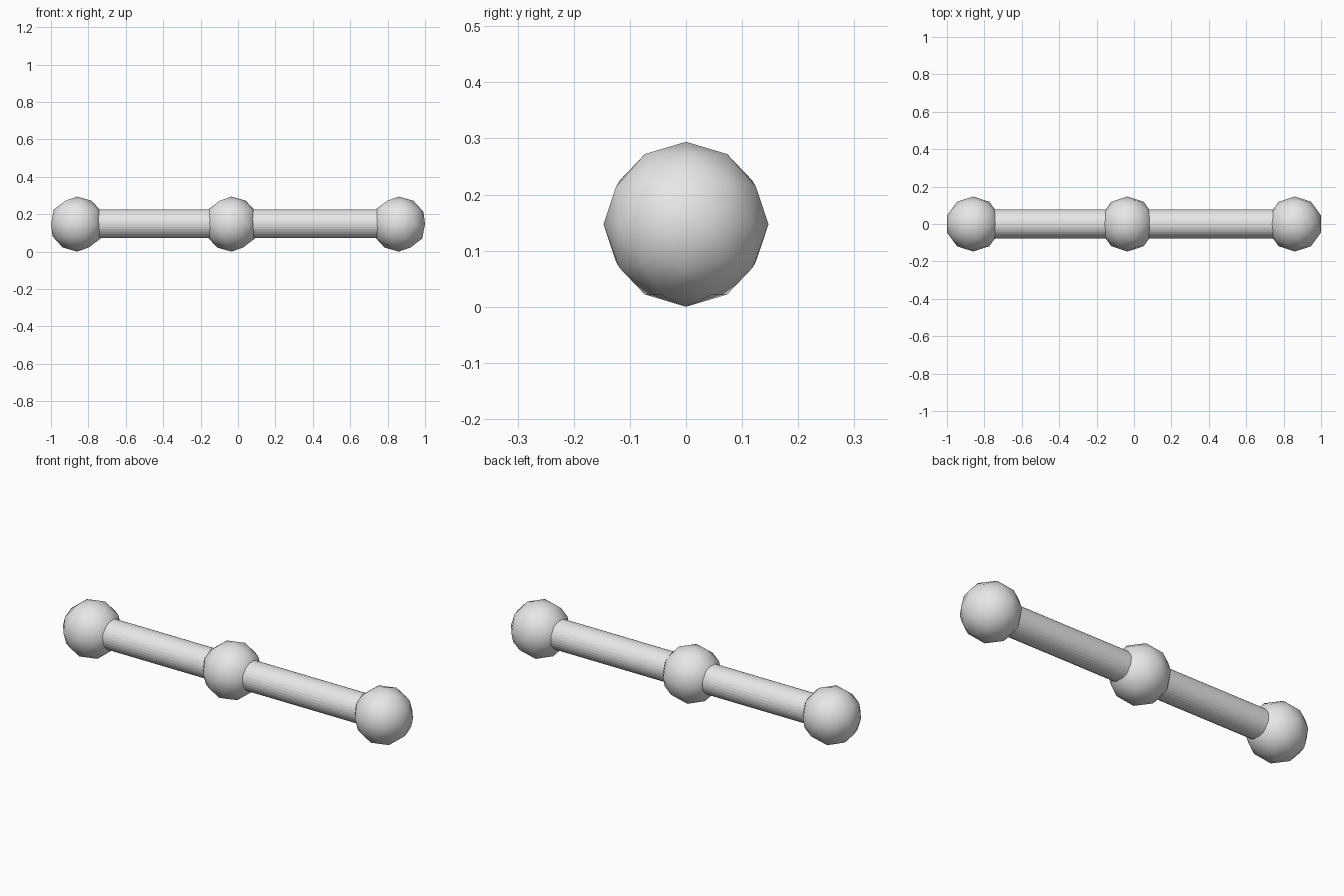
import bpy
import math

cube = bpy.data.objects.get("Cube")
if cube:
    bpy.data.objects.remove(cube, do_unlink=True)

RADIUS = 0.147          # ball radius
ROD_RADIUS = 0.077
END_X = 0.86            # centre of the end balls
MIDDLE_X = -0.035       # the middle ball sits slightly off centre

# Single plain grey
grey = bpy.data.materials.new("light grey")
grey.use_nodes = True
colour = (0.8, 0.8, 0.8, 1.0)
grey.diffuse_color = colour
grey.node_tree.nodes["Principled BSDF"].inputs["Base Color"].default_value = colour


def add_ball(name, x):
    """Coarse, smooth-shaded icosphere."""
    bpy.ops.mesh.primitive_ico_sphere_add(
        subdivisions=2, radius=RADIUS, location=(x, 0, RADIUS))
    ball = bpy.context.object
    ball.name = name
    ball.data.materials.append(grey)
    bpy.ops.object.shade_smooth()


def add_rod(name, x0, x1):
    """Flat-shaded rod between two ball centres."""
    bpy.ops.mesh.primitive_cylinder_add(
        vertices=32, radius=ROD_RADIUS, depth=x1 - x0,
        location=((x0 + x1) / 2, 0, RADIUS + 0.002),
        rotation=(0, math.pi / 2, 0))
    rod = bpy.context.object
    rod.name = name
    rod.data.materials.append(grey)


# Balls at both ends and in the middle
add_ball("right_ball", -END_X)
add_ball("middle_ball", MIDDLE_X)
add_ball("left_ball", END_X)

# Rods joining the balls
add_rod("right_rod", -END_X, MIDDLE_X)
add_rod("left_rod", MIDDLE_X, END_X)
